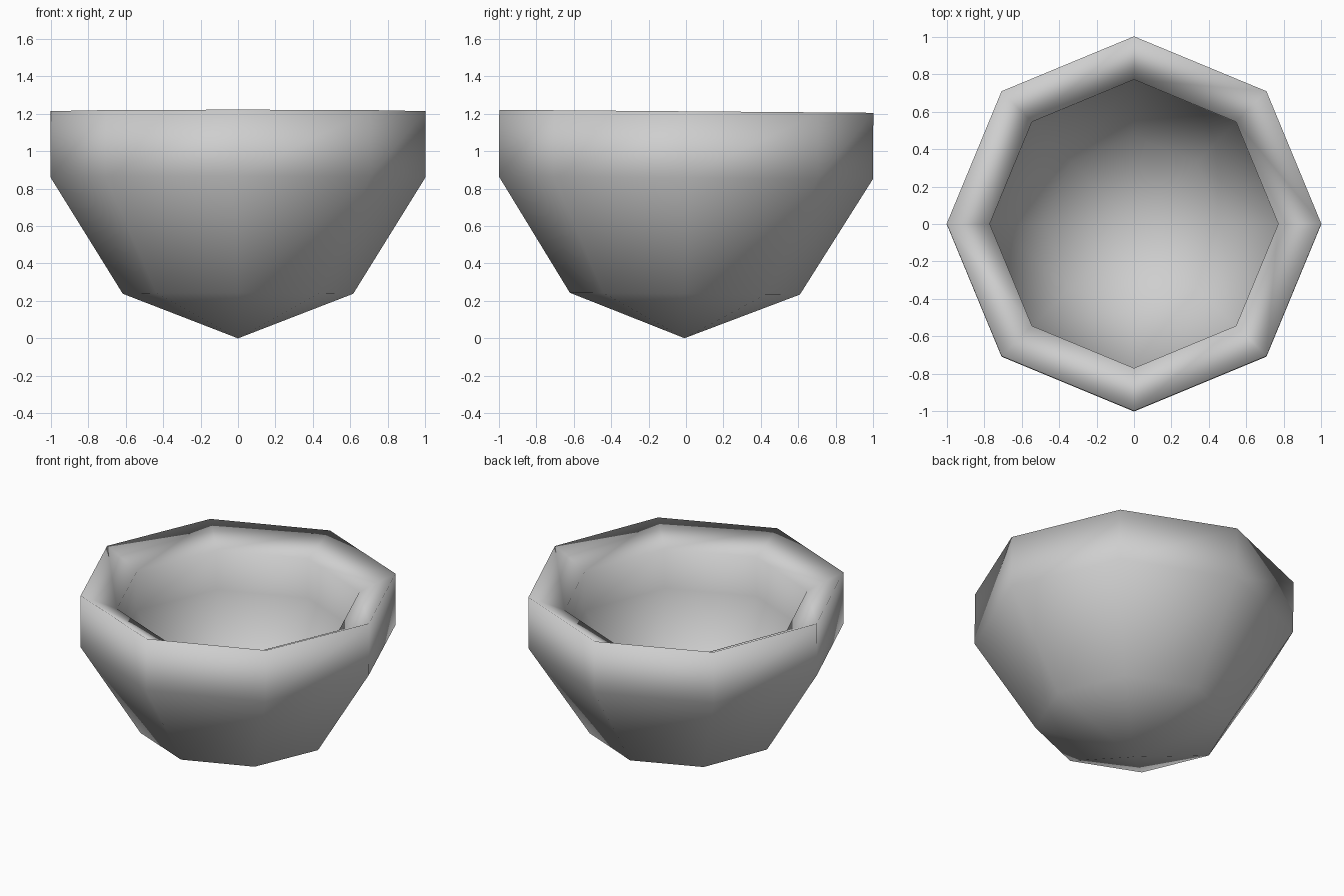
import bpy, bmesh
from math import sin, cos, tau
from mathutils import Matrix

cube = bpy.data.objects.get("Cube")
if cube:
    bpy.data.objects.remove(cube, do_unlink=True)

SIDES = 8
# (radius, height) of the outer shell, from the bottom point to the rim
OUTER = [(0, 0), (0.615, 0.238), (1, 0.858), (1, 1.213)]
# The inner shell is a smaller copy, shrunk about the middle of the outer one
SHRINK, MIDDLE = 0.77, 0.74
INNER = [(r * SHRINK, MIDDLE + (z - MIDDLE) * SHRINK) for r, z in OUTER]
LEAN = -0.008  # the bowl leans back very slightly


def make_material(name, colour):
    mat = bpy.data.materials.new(name)
    mat.use_nodes = True
    mat.diffuse_color = colour
    mat.node_tree.nodes["Principled BSDF"].inputs["Base Color"].default_value = colour
    return mat


def make_ring(bm, radius, height):
    if radius == 0:
        return [bm.verts.new((0, 0, height))] * SIDES
    angles = [tau * i / SIDES for i in range(SIDES)]
    return [bm.verts.new((radius * cos(a), radius * sin(a), height)) for a in angles]


# Thick-walled eight-sided bowl: up the outside, over the rim, down the inside
bm = bmesh.new()
rings = [make_ring(bm, r, z) for r, z in OUTER + INNER[::-1]]
for low, high in zip(rings, rings[1:]):
    for i in range(SIDES):
        j = (i + 1) % SIDES
        corners = dict.fromkeys((low[i], low[j], high[j], high[i]))
        bm.faces.new(list(corners)).smooth = True
bmesh.ops.rotate(bm, verts=bm.verts, cent=(0, 0, 1), matrix=Matrix.Rotation(LEAN, 3, "X"))
bmesh.ops.recalc_face_normals(bm, faces=bm.faces)

mesh = bpy.data.meshes.new("bowl")
bm.to_mesh(mesh)
bm.free()
mesh.materials.append(make_material("light_grey", (0.62, 0.62, 0.62, 1)))
bowl = bpy.data.objects.new("bowl", mesh)
bpy.context.collection.objects.link(bowl)
